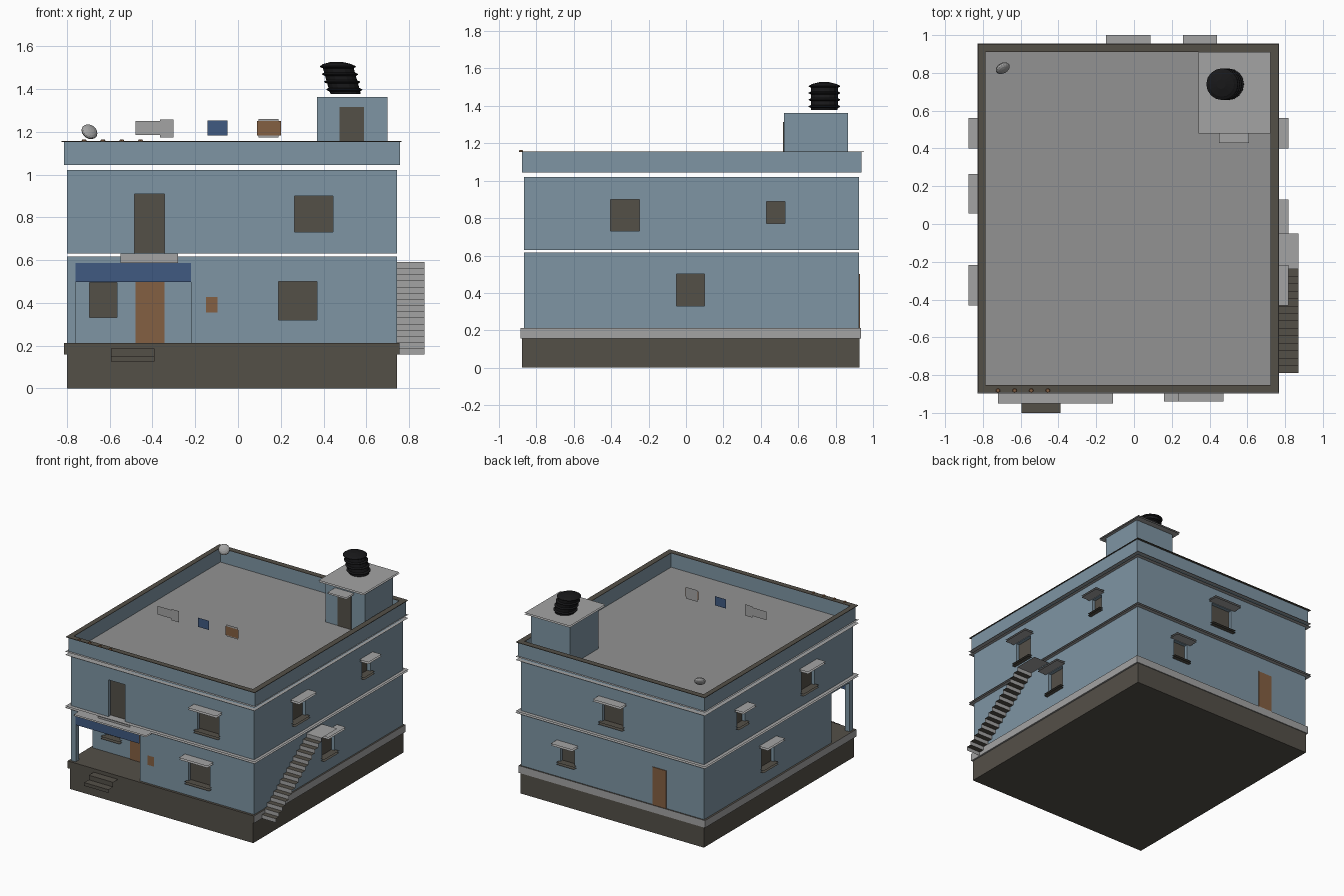
import bpy, bmesh, math
from mathutils import Matrix, Vector

if "Cube" in bpy.data.objects:
    bpy.data.objects.remove(bpy.data.objects["Cube"], do_unlink=True)


def material(name, r, g, b):
    m = bpy.data.materials.new(name)
    m.use_nodes = True
    m.diffuse_color = (r, g, b, 1)
    m.node_tree.nodes["Principled BSDF"].inputs["Base Color"].default_value = (r, g, b, 1)
    return m


WALL = material("wall blue", .21, .3, .37)
DARK = material("dark stone", .088, .079, .064)
GREY = material("light concrete", .37, .37, .37)
ROOF = material("roof concrete", .29, .29, .29)
WOOD = material("brown wood", .23, .115, .055)
BLUE = material("sign blue", .05, .1, .22)
BLACK = material("tank black", .009, .009, .01)

# Wall planes shared by both storeys
X0, X1, Y0, Y1 = -.80, .743, -.866, .925


def finish(name, bm, *mats):
    me = bpy.data.meshes.new(name)
    bm.to_mesh(me)
    bm.free()
    ob = bpy.data.objects.new(name, me)
    bpy.context.collection.objects.link(ob)
    for m in mats:
        me.materials.append(m)
    return ob


def add_box(bm, x, y, z):
    size = [b - a for a, b in (x, y, z)]
    mid = [(a + b) / 2 for a, b in (x, y, z)]
    bmesh.ops.create_cube(bm, size=1, matrix=Matrix.Translation(mid) @ Matrix.Diagonal((*size, 1)))


def box(name, x, y, z, mat):
    bm = bmesh.new()
    add_box(bm, x, y, z)
    return finish(name, bm, mat)


def sheet(name, x, y, levels, mat):
    """Horizontal sheets, open at the edges."""
    bm = bmesh.new()
    for i, z in enumerate(levels):
        vs = [bm.verts.new((px, py, z)) for px, py in
              ((x[0], y[0]), (x[1], y[0]), (x[1], y[1]), (x[0], y[1]))]
        f = bm.faces.new(vs)
        if i == 0 and len(levels) > 1:
            f.normal_flip()
    return finish(name, bm, mat)


def panel(name, x, y, z, mat):
    """Upright sheet facing the front."""
    bm = bmesh.new()
    bm.faces.new([bm.verts.new(p) for p in
                  ((x[0], y, z[0]), (x[1], y, z[0]), (x[1], y, z[1]), (x[0], y, z[1]))])
    return finish(name, bm, mat)


def spans(side, a, out, wall=None):
    """x and y ranges for a piece along a wall; out is measured outward."""
    base, sign = {"front": (Y0, -1), "back": (Y1, 1), "left": (X1, 1), "right": (X0, -1)}[side]
    base = base if wall is None else wall
    o = tuple(sorted(base + sign * d for d in out))
    return (a, o) if side in ("front", "back") else (o, a)


def cut(target, boxes):
    bm = bmesh.new()
    for b in boxes:
        add_box(bm, *b)
    cutter = finish("opening_cutter", bm, WALL)
    cutter.hide_render = True
    mod = target.modifiers.new("openings", "BOOLEAN")
    mod.operation, mod.solver, mod.object = "DIFFERENCE", "EXACT", cutter
    bpy.context.view_layer.objects.active = target
    bpy.ops.object.modifier_apply(modifier=mod.name)
    bpy.data.objects.remove(cutter, do_unlink=True)


# Foundation and floor band: top and front of the band are dark
box("foundation", (X0, X1), (-.878, .928), (0, .157), DARK)
band = box("floor_band", (-.815, .755), (-.885, .935), (.157, .212), GREY)
band.data.materials.append(DARK)
for p in band.data.polygons:
    p.material_index = int(p.normal.z > .5 or p.normal.y < -.5)

# Storeys
ground = box("ground_storey", (X0, X1), (Y0, Y1), (.212, .617), WALL)
upper = box("upper_storey", (X0, X1), (Y0, Y1), (.63, 1.02), WALL)
PORCH_Y = -.61
cut(ground, [((-.9, -.22), (-1, PORCH_Y), (.205, .585))])
box("porch_column", (X0, -.76), (Y0, Y0 + .04), (.212, .585), WALL)

# Windows: storey, side, centre, width, bottom, top, wall plane
windows = [
    (ground, "front", .28, .18, .32, .5, None),
    (ground, "front", -.63, .13, .33, .495, PORCH_Y),
    (upper, "front", .355, .18, .73, .9, None),
    (ground, "left", .025, .15, .33, .5, None),
    (upper, "left", -.325, .155, .73, .9, None),
    (upper, "left", .48, .1, .77, .89, None),
    (ground, "right", .16, .15, .33, .5, None),
    (upper, "right", -.325, .155, .73, .9, None),
    (upper, "right", .48, .1, .77, .89, None),
    (ground, "back", .35, .12, .33, .47, None),
    (upper, "back", -.03, .175, .73, .9, None),
]
openings = {ground: [], upper: []}
for ob, side, c, w, z0, z1, wall in windows:
    a = (c - w / 2, c + w / 2)
    wide = (a[0] - .03, a[1] + .03)
    openings[ob].append((*spans(side, a, (-.03, .03), wall), (z0, z1)))
    box("window_pane", *spans(side, a, (-.04, -.026), wall), (z0, z1), DARK)
    sheet("window_sill", *spans(side, (a[0] - .015, a[1] + .015), (-.026, .03), wall),
          (z0 - .014, z0 + .002), DARK)
    if wall is None:
        sheet("window_canopy", *spans(side, wide, (0, .075)), (z1 + .004, z1 + .018), GREY)

# Balcony door recess
balcony = (-.485, -.345)
openings[upper].append((*spans("front", balcony, (-.03, .03)), (.62, .91)))
box("balcony_door", *spans("front", balcony, (-.04, -.026)), (.632, .91), DARK)
for ob, cuts in openings.items():
    cut(ob, cuts)

# Doors and letter box
box("porch_door", (-.48, -.345), (PORCH_Y - .006, PORCH_Y + .01), (.212, .5), WOOD)
box("back_door", (-.482, -.367), (Y1 - .01, Y1 + .005), (.212, .5), WOOD)
panel("letter_box", (-.15, -.095), Y0 - .006, (.355, .427), WOOD)

# Porch sign, canopy and balcony edge
panel("porch_sign", (-.76, -.22), Y0 - .006, (.497, .587), BLUE)
sheet("porch_canopy", (-.72, -.11), (Y0, -.95), (.605, .615), GREY)
panel("balcony_edge", (-.55, -.28), -.899, (.587, .63), GREY)

# Projecting slabs
for name, levels in (("floor_slab", (.617, .63)), ("roof_slab", (1.02, 1.045))):
    sheet(name, (-.828, .767), (-.897, .955), levels, GREY)
sheet("roof_floor", (-.79, .725), (-.855, .912), (1.048,), ROOF)


def frame(name, outer, inner, z, mat):
    (ox0, ox1, oy0, oy1), (ix0, ix1, iy0, iy1) = outer, inner
    bm = bmesh.new()
    for x in ((ox0, ix0), (ix1, ox1)):
        add_box(bm, x, (oy0, oy1), z)
    for y in ((oy0, iy0), (iy1, oy1)):
        add_box(bm, (ix0, ix1), y, z)
    finish(name, bm, mat)


# Parapet and its cap
INNER = (-.786, .722, -.852, .91)
frame("parapet", (-.813, .757, -.878, .937), INNER, (1.045, 1.153), WALL)
frame("parapet_cap", (-.825, .765, -.893, .953), INNER, (1.153, 1.157), DARK)

# Stair house on the roof
box("stair_house", (.37, .70), (.525, .865), (1.045, 1.362), WALL)
sheet("stair_house_roof", (.342, .722), (.48, .91), (1.362, 1.374), GREY)
box("stair_house_door", (.475, .59), (.519, .53), (1.05, 1.315), DARK)
sheet("stair_house_canopy", (.45, .61), (.43, .525), (1.32, 1.33), GREY)

# Leaning ribbed water tank
bm = bmesh.new()
profile = [(0, 0), (.07, 0)]
for i in range(4):
    z = .012 + i * .036
    profile += [(.072, z), (.084, z + .006), (.084, z + .01), (.072, z + .016)]
profile += [(.066, .14), (.025, .15), (0, .15)]
verts = [bm.verts.new((r, 0, z)) for r, z in profile]
edges = [bm.edges.new(pair) for pair in zip(verts, verts[1:])]
bmesh.ops.spin(bm, geom=verts + edges, axis=(0, 0, 1), cent=(0, 0, 0),
               angle=math.tau, steps=16, use_duplicate=False)
bmesh.ops.remove_doubles(bm, verts=bm.verts, dist=.0005)
bmesh.ops.recalc_face_normals(bm, faces=bm.faces)
for v in bm.verts:
    v.co.x -= v.co.z * .28
tank = finish("water_tank", bm, BLACK)
tank.location = (.503, .74, 1.377)

# Outside stair: dark treads, pale risers, then a landing
bm = bmesh.new()
STEPS = 15
rise, run = (.59 - .157) / STEPS, .59 / STEPS
path = []
for i in range(STEPS):
    y = -.79 + i * run
    path += [(y, .157 + i * rise), (y, .157 + (i + 1) * rise)]
path += [(-.05, .59)]
rows = [[bm.verts.new((x, y, z)) for x in (X1, .872)] for y, z in path]
for i, (a, b) in enumerate(zip(rows, rows[1:])):
    f = bm.faces.new((a[0], a[1], b[1], b[0]))
    f.material_index = int(i % 2 == 1 and i < len(path) - 2)
finish("outside_stair", bm, GREY, DARK)

# Porch steps
bm = bmesh.new()
path = [(-.885, .185), (-.945, .185), (-.945, .15), (-1, .15), (-1, .125)]
rows = [[bm.verts.new((x, y, z)) for x in (-.595, -.39)] for y, z in path]
for a, b in zip(rows, rows[1:]):
    bm.faces.new((a[0], b[0], b[1], a[1]))
finish("porch_steps", bm, DARK)

# Upright panels over the roof
PY = -.28
panel("grey_panel", (-.48, -.365), PY, (1.185, 1.25), GREY)
panel("grey_panel_end", (-.365, -.302), PY, (1.172, 1.258), GREY)
panel("blue_panel", (-.142, -.05), PY, (1.182, 1.252), BLUE)
panel("brown_panel", (.09, .2), PY, (1.183, 1.25), WOOD)
panel("brown_panel_backing", (.095, .19), PY + .006, (1.172, 1.26), GREY)

# Roof dish
bm = bmesh.new()
bmesh.ops.create_uvsphere(bm, u_segments=16, v_segments=8, radius=.04)
bmesh.ops.scale(bm, vec=Vector((1, 1, .5)), verts=bm.verts)
dish = finish("roof_dish", bm, GREY)
dish.location = (-.695, .825, 1.2)
dish.rotation_euler = (math.radians(55), 0, math.radians(30))

# Small brown pegs on the front parapet
for i in range(4):
    bm = bmesh.new()
    bmesh.ops.create_cone(bm, cap_ends=True, segments=8, radius1=.012, radius2=.009, depth=.006)
    peg = finish("parapet_peg", bm, WOOD)
    peg.location = (-.72 + i * .088, -.882, 1.16)
